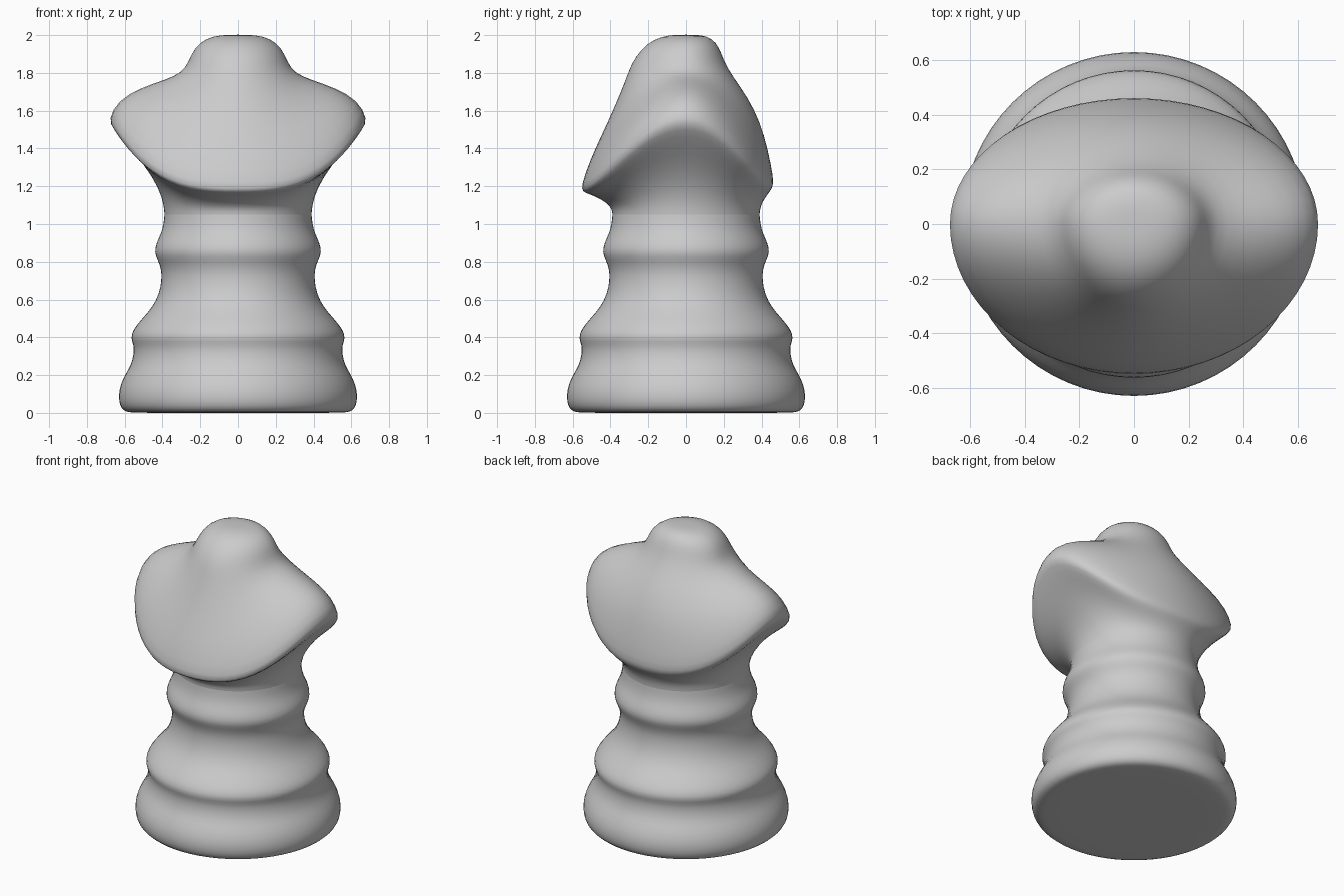
import bpy, bmesh
from math import sin, cos, pi

if "Cube" in bpy.data.objects:
    bpy.data.objects.remove(bpy.data.objects["Cube"])

SEGMENTS = 32

clay = bpy.data.materials.new("grey_clay")
clay.use_nodes = True
clay.diffuse_color = (0.6, 0.6, 0.6, 1)
clay.node_tree.nodes["Principled BSDF"].inputs["Base Color"].default_value = (0.6, 0.6, 0.6, 1)


def loft(name, sides, fronts, backs, power, cap_bottom=False, cap_top=False):
    """Join rings whose side, front and back points come from three profiles."""
    bm = bmesh.new()
    rings = []
    for (rs, zs), (rf, zf), (rb, zb) in zip(sides, fronts, backs):
        ring = []
        for i in range(SEGMENTS):
            c, s = cos(2 * pi * i / SEGMENTS), sin(2 * pi * i / SEGMENTS)
            depth, z_mid = (rf, zf) if s < 0 else (rb, zb)
            blend = abs(c) ** power
            ring.append(bm.verts.new((rs * c, depth * s, z_mid + (zs - z_mid) * blend)))
        rings.append(ring)
    for low, high in zip(rings, rings[1:]):
        for i in range(SEGMENTS):
            j = (i + 1) % SEGMENTS
            bm.faces.new((low[i], low[j], high[j], high[i]))
    if cap_bottom:
        bm.faces.new(rings[0][::-1])
    if cap_top:
        bm.faces.new(rings[-1])
    mesh = bpy.data.meshes.new(name)
    bm.to_mesh(mesh)
    bm.free()
    mesh.materials.append(clay)
    mesh.shade_smooth()
    obj = bpy.data.objects.new(name, mesh)
    bpy.context.collection.objects.link(obj)
    mod = obj.modifiers.new("rounding", "SUBSURF")
    mod.levels = mod.render_levels = 1
    return obj


# Turned pedestal with three soft rolls
turned = [(.54, 0), (.59, .002), (.62, .02), (.635, .06), (.635, .12), (.61, .19), (.57, .25),
          (.555, .31), (.555, .36), (.572, .395), (.56, .44), (.51, .50), (.455, .56),
          (.42, .63), (.407, .70), (.408, .76), (.428, .81), (.446, .85), (.435, .90),
          (.41, .95), (.396, 1.0), (.392, 1.05)]
loft("pedestal", turned, turned, turned, 1, cap_bottom=True)

# Torso with sloping chest, shoulder stumps and a rounded neck
side = [(.392, 1.05), (.395, 1.10), (.42, 1.19), (.50, 1.32), (.60, 1.43), (.665, 1.51),
        (.692, 1.56), (.64, 1.66), (.52, 1.725), (.39, 1.765), (.30, 1.80), (.262, 1.86),
        (.235, 1.93), (.17, 1.985), (.09, 2.0), (.03, 2.002)]
front = [(.392, 1.05), (.395, 1.08), (.42, 1.11), (.47, 1.14), (.52, 1.16), (.55, 1.17),
         (.56, 1.20), (.51, 1.34), (.445, 1.48), (.375, 1.63), (.315, 1.78), (.29, 1.85),
         (.24, 1.925), (.17, 1.98), (.09, 2.0), (.03, 2.002)]
back = [(.392, 1.05), (.395, 1.08), (.405, 1.11), (.425, 1.145), (.45, 1.175), (.463, 1.20),
        (.467, 1.24), (.435, 1.40), (.395, 1.54), (.33, 1.67), (.25, 1.78), (.203, 1.86),
        (.18, 1.93), (.14, 1.985), (.08, 2.0), (.03, 2.002)]
loft("torso", side, front, back, 3.2, cap_top=True)
